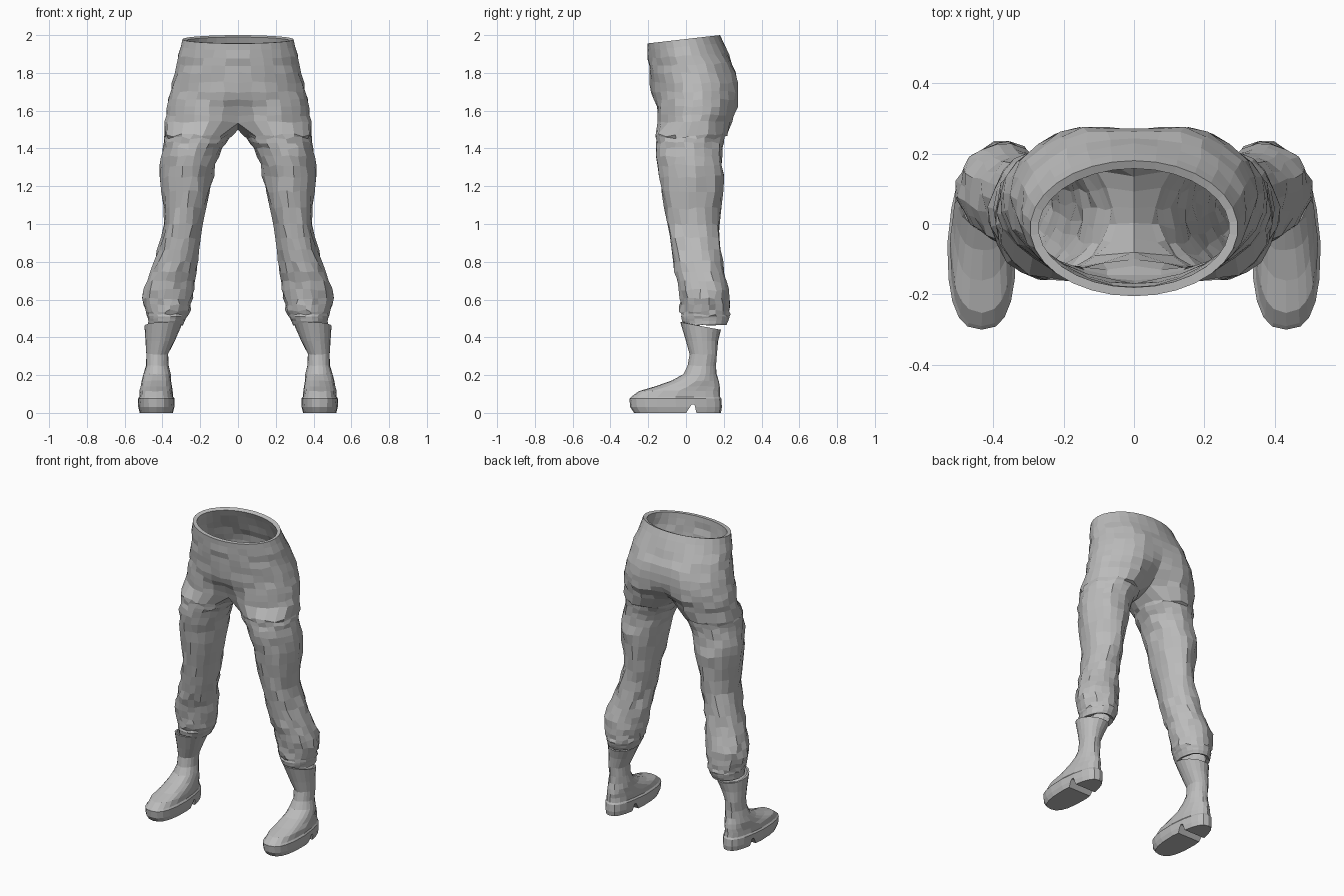
import bpy, bmesh, random
from math import sin, cos, radians, pi, copysign
from mathutils import Vector

random.seed(4)
if "Cube" in bpy.data.objects:
    bpy.data.objects.remove(bpy.data.objects["Cube"])

grey = bpy.data.materials.new("plain grey")
grey.use_nodes = True
grey.diffuse_color = (0.5, 0.5, 0.5, 1)
grey.node_tree.nodes["Principled BSDF"].inputs["Base Color"].default_value = (0.5, 0.5, 0.5, 1)


def smooth_rows(rows, steps):
    """Spline in-between rows through the given rows."""
    out = []
    for i in range(len(rows) - 1):
        quad = (rows[max(i - 1, 0)], rows[i], rows[i + 1], rows[min(i + 2, len(rows) - 1)])
        for s in range(steps):
            t = s / steps
            out.append([b + t / 2 * (c - a + t * (2 * a - 5 * b + 4 * c - d + t * (3 * (b - c) + d - a)))
                        for a, b, c, d in zip(*quad)])
    return out + [list(rows[-1])]


def bridge(bm, low, high, closed):
    count = len(low)
    for i in range(count if closed else count - 1):
        j = (i + 1) % count
        bm.faces.new((low[i], low[j], high[j], high[i]))


def finish(bm, name):
    bmesh.ops.recalc_face_normals(bm, faces=bm.faces)
    mesh = bpy.data.meshes.new(name)
    bm.to_mesh(mesh)
    bm.free()
    mesh.materials.append(grey)
    obj = bpy.data.objects.new(name, mesh)
    bpy.context.collection.objects.link(obj)
    return obj


def mirror(obj):
    mod = obj.modifiers.new("other_side", "MIRROR")
    mod.use_clip = True
    mod.merge_threshold = 0.002


def crumple(size):
    return Vector([random.uniform(-size, size) for _ in range(3)])


# Trousers: half hip rings run front to back, then the crotch closes each leg ring
SIDES, OUTER = 20, 16
hips = [  # z, half width, front, back, front pinch, back pinch
    (2.0, .295, -.205, .18, 0, 0),
    (1.9, .315, -.2, .225, 0, 0),
    (1.8, .337, -.19, .28, 0, .02),
    (1.7, .36, -.185, .305, 0, .04),
    (1.62, .377, -.175, .3, .03, .07),
    (1.54, .388, -.17, .27, .07, .12),
]
leg = [  # z, inner x, outer x, front, back
    (1.47, .035, .392, -.16, .215),
    (1.4, .085, .4, -.158, .19),
    (1.25, .13, .412, -.14, .2),
    (1.0, .185, .392, -.1, .18),
    (.8, .215, .445, -.07, .195),
    (.65, .235, .5, -.035, .225),
    (.54, .255, .488, -.03, .23),
    (.5, .275, .478, -.025, .23),
    (.465, .29, .475, -.01, .215),
]

bm = bmesh.new()
rings = []
for z, half, front, back, pinch_f, pinch_b in smooth_rows(hips, 2):
    ring = []
    for i in range(OUTER):
        a = pi * i / (OUTER - 1)
        x = half * sin(a)
        y = (front + back) / 2 - (back - front) / 2 * cos(a)
        near = max(0, 1 - x / .17)
        y += near * (pinch_f if y < 0.03 else -pinch_b)
        rim = max(0, (z - 1.8) / .2)
        p = Vector((x, y, z - rim * .115 * (.18 - y)))
        if z < 1.95:
            p += crumple(.006)
        if i in (0, OUTER - 1):
            p.x = 0
        ring.append(bm.verts.new(p))
    rings.append(ring)
for low, high in zip(rings, rings[1:]):
    bridge(bm, low, high, False)

# Crotch seam along the middle
start, end = rings[-1][-1].co, rings[-1][0].co
inner = SIDES - OUTER
seam = []
for k in range(inner):
    t = (k + 1) / (inner + 1)
    p = start.lerp(end, t)
    seam.append(bm.verts.new((0, p.y, p.z - .04 * sin(pi * t))))
previous = rings[-1] + seam

# Leg with crumpled cloth
for z, x0, x1, front, back in smooth_rows(leg, 3):
    ring = []
    for i in range(SIDES):
        a = radians(-45) + 2 * pi * i / SIDES
        p = Vector(((x0 + x1) / 2 + (x1 - x0) / 2 * sin(a),
                    (front + back) / 2 - (back - front) / 2 * cos(a), z))
        ring.append(bm.verts.new(p + crumple(.008 if z > .52 else .002)))
    bridge(bm, previous, ring, True)
    previous = ring
trousers = finish(bm, "trousers")
mirror(trousers)
cloth = trousers.modifiers.new("cloth_thickness", "SOLIDIFY")
cloth.thickness = .025
cloth.offset = -1

# Boot: stacked outlines from the sole to the flared top, then down inside
SEGMENTS = 20
boot_rows = [  # z, inner x, outer x, front, back, heel taper, squareness, top tilt
    (0, .345, .52, -.275, .185, .2, .75, 0),
    (.03, .337, .528, -.295, .19, .2, .75, 0),
    (.075, .335, .53, -.3, .187, .2, .75, 0),
    (.085, .343, .522, -.29, .18, .2, .75, 0),
    (.115, .345, .52, -.25, .178, .2, .8, 0),
    (.14, .348, .515, -.16, .178, .2, .85, 0),
    (.17, .352, .508, -.075, .172, .15, .9, 0),
    (.205, .358, .5, -.015, .163, .1, 1, 0),
    (.25, .367, .488, .01, .16, 0, 1, 0),
    (.31, .368, .486, .018, .165, 0, 1, 0),
    (.38, .335, .49, .0, .17, 0, 1, 0),
    (.46, .3, .495, -.03, .185, 0, 1, .02),
    (.46, .312, .483, -.018, .173, 0, 1, .02),
    (.38, .345, .48, .012, .16, 0, 1, 0),
]
bm = bmesh.new()
previous = None
for z, x0, x1, front, back, taper, power, tilt in boot_rows:
    ring = []
    for i in range(SEGMENTS):
        a = 2 * pi * i / SEGMENTS
        s, c = [copysign(abs(f) ** power, f) for f in (sin(a), cos(a))]
        wide = (x1 - x0) / 2 * (1 - taper * max(0, -c))
        p = Vector(((x0 + x1) / 2 + wide * s, (front + back) / 2 - (back - front) / 2 * c, z + tilt * c))
        if .1 < z < .36:
            p += crumple(.003)
        ring.append(bm.verts.new(p))
    if previous:
        bridge(bm, previous, ring, True)
    else:
        bm.faces.new(ring)
    previous = ring
bm.faces.new(previous)
boot = finish(bm, "boots")

# Notch in the sole ahead of the heel
bm = bmesh.new()
ends = [[bm.verts.new((x, y, z)) for y, z in ((-.012, -.02), (.03, .045), (.045, .045), (.06, -.02))]
        for x in (.25, .6)]
bridge(bm, ends[0], ends[1], True)
for loop in ends:
    bm.faces.new(loop)
cutter = finish(bm, "heel_notch_cutter")
cutter.hide_render = True
cutter.hide_viewport = True
cut = boot.modifiers.new("heel_notch", "BOOLEAN")
cut.operation = "DIFFERENCE"
cut.object = cutter
mirror(boot)
